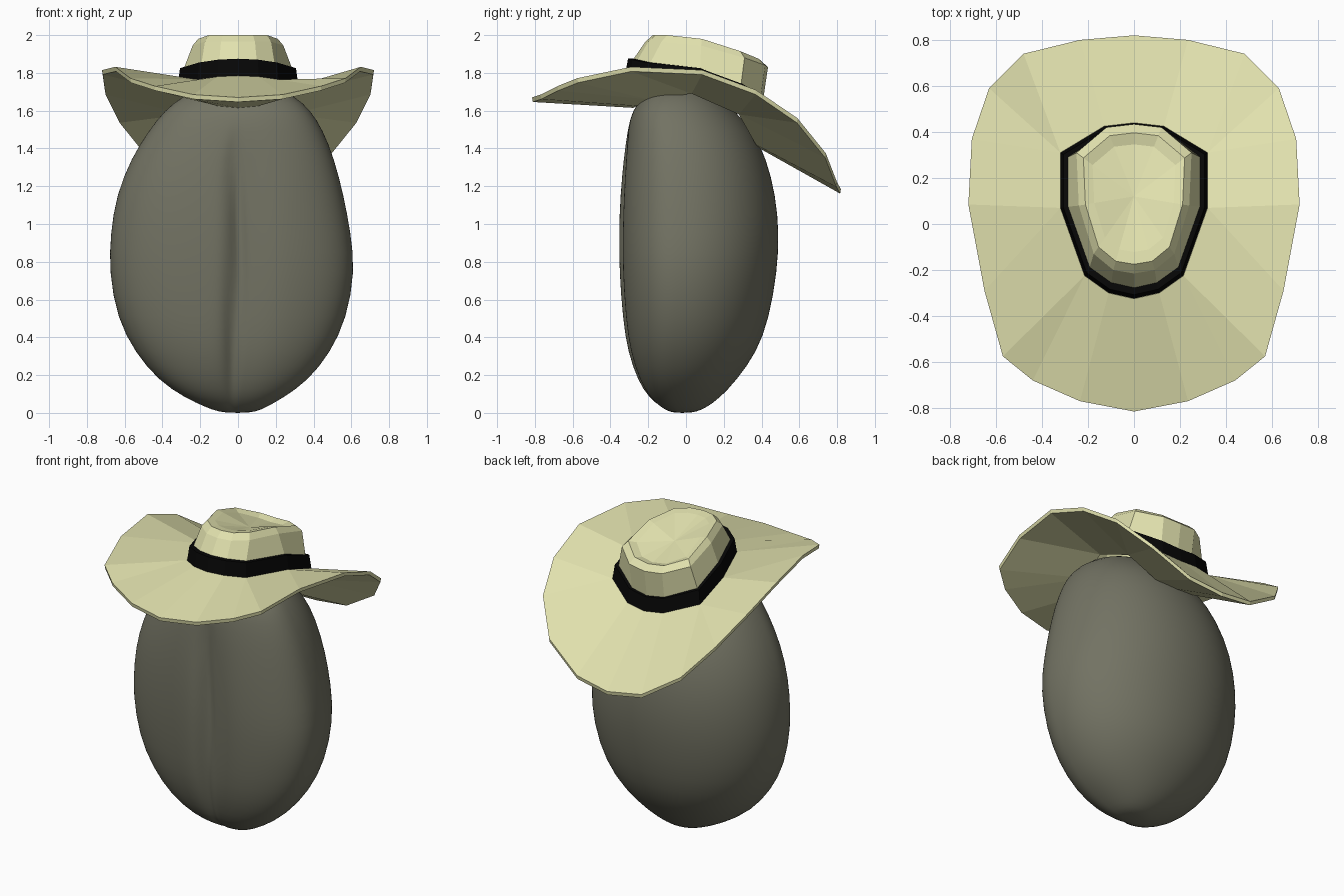
import bpy, bmesh
from math import sin, cos, pi, exp, copysign

if "Cube" in bpy.data.objects:
    bpy.data.objects.remove(bpy.data.objects["Cube"])


def material(name, rgb):
    m = bpy.data.materials.new(name)
    m.diffuse_color = (*rgb, 1)
    m.use_nodes = True
    m.node_tree.nodes["Principled BSDF"].inputs["Base Color"].default_value = m.diffuse_color
    return m


def finish(bm, name, mat):
    bmesh.ops.recalc_face_normals(bm, faces=bm.faces)
    mesh = bpy.data.meshes.new(name)
    bm.to_mesh(mesh)
    bm.free()
    ob = bpy.data.objects.new(name, mesh)
    bpy.context.collection.objects.link(ob)
    mesh.materials.append(mat)
    return ob


def mirror_loop(half):
    """Half outline from front centre to back centre -> full closed loop."""
    return half + [(-x, y, z) for x, y, z in half[-2:0:-1]]


def add_ring(bm, pts):
    return [bm.verts.new(p) for p in pts]


def bridge(bm, a, b):
    n = len(a)
    for i in range(n):
        j = (i + 1) % n
        quad = list(dict.fromkeys((a[i], a[j], b[j], b[i])))
        if len(quad) > 2:
            bm.faces.new(quad)


def fan(bm, ring, tip):
    v = bm.verts.new(tip)
    for i in range(len(ring)):
        bm.faces.new((ring[i], ring[(i + 1) % len(ring)], v))


def resize(pts, s, dz, cy=0.12):
    return [(x * s, cy + (y - cy) * s, z + dz) for x, y, z in pts]


straw = material("straw", (0.75, 0.75, 0.42))
black = material("black", (0.002, 0.002, 0.002))
dark = material("dark_olive", (0.17, 0.17, 0.125))

# Bean body: z, left, right, front, back
rows = [
    (0.004, -0.10, 0.09, -0.09, 0.055), (0.03, -0.17, 0.15, -0.14, 0.11),
    (0.08, -0.28, 0.24, -0.205, 0.18), (0.17, -0.42, 0.37, -0.26, 0.265),
    (0.32, -0.545, 0.49, -0.312, 0.375), (0.5, -0.64, 0.575, -0.338, 0.44),
    (0.75, -0.683, 0.62, -0.355, 0.483), (0.95, -0.675, 0.597, -0.357, 0.493),
    (1.15, -0.645, 0.56, -0.35, 0.475), (1.35, -0.565, 0.508, -0.333, 0.425),
    (1.5, -0.468, 0.448, -0.31, 0.35), (1.6, -0.39, 0.385, -0.285, 0.255),
    (1.68, -0.29, 0.3, -0.225, 0.17), (1.735, -0.16, 0.17, -0.13, 0.07)]
bm = bmesh.new()
rings = []
N = 144
for z, x0, x1, y0, y1 in rows:
    cx, rx = (x0 + x1) / 2, (x1 - x0) / 2
    cy = y0 + 0.38 * (y1 - y0)
    crease = -0.015 - 0.02 * cos(z * 3.5)
    fade = max(0, sin(pi * min(1, z / 1.5))) ** 0.6
    pts = []
    for i in range(N):
        a = 2 * pi * i / N
        c, s = cos(a), sin(a)
        e = 0.85 if s < 0 else 0.97
        x = cx + rx * copysign(abs(c) ** e, c)
        y = cy + (cy - y0 if s < 0 else y1 - cy) * copysign(abs(s) ** e, s)
        if s < 0:
            # front crease, steeper on its left side
            d = x - crease
            y += fade * (0.045 * exp(-(d / (0.15 if d > 0 else 0.06)) ** 2)
                         + 0.04 * exp(-(d / 0.022) ** 2))
        pts.append((x, y, z))
    rings.append(add_ring(bm, pts))
for a, b in zip(rings, rings[1:]):
    bridge(bm, a, b)
fan(bm, rings[0], (0, -0.02, 0))
fan(bm, rings[-1], (0, -0.03, 1.75))
body = finish(bm, "bean_body", dark)
sub = body.modifiers.new("smooth", 'SUBSURF')
sub.levels = sub.render_levels = 1
for p in body.data.polygons:
    p.use_smooth = True

# Hat outlines (right half, front to back)
edge = [(0, -.815, 1.67), (.235, -.77, 1.685), (.44, -.68, 1.73), (.57, -.575, 1.772),
        (.65, -.29, 1.832), (.72, .085, 1.815), (.705, .37, 1.71), (.63, .59, 1.56),
        (.48, .74, 1.375), (.235, .80, 1.22), (0, .82, 1.185)]
base = [(0, -.325, 1.785), (.11, -.30, 1.78), (.215, -.225, 1.765), (.32, .07, 1.735),
        (.32, .31, 1.65), (.13, .425, 1.585), (0, .44, 1.57)]
under = [(0, -.28, 1.615), (.11, -.26, 1.625), (.2, -.2, 1.66), (.29, .03, 1.69),
         (.28, .28, 1.58), (.14, .37, 1.42), (0, .39, 1.40)]
shoulder = [(0, -.215, 1.965), (.09, -.20, 1.965), (.175, -.13, 1.965), (.24, .08, 1.945),
            (.25, .31, 1.88), (.12, .42, 1.84), (0, .434, 1.83)]
link = [0, 1, 2, 2, 3, 3, 4, 4, 4, 5, 6]
link += [(12 - k) % 12 for k in link[-2:0:-1]]

# Brim: wavy wedge-shaped solid
bm = bmesh.new()
outer = mirror_loop(edge)
top = add_ring(bm, outer)
low = add_ring(bm, [(x * .995, y * .995, z - 0.024) for x, y, z in outer])
top_in = add_ring(bm, mirror_loop(base))
low_in = add_ring(bm, mirror_loop(under))
bridge(bm, top, low)
bridge(bm, top, [top_in[k] for k in link])
bridge(bm, low, [low_in[k] for k in link])
bridge(bm, top_in, low_in)
finish(bm, "hat_brim", straw)

# Crown with dished top
bm = bmesh.new()
full_base, full_sh = mirror_loop(base), mirror_loop(shoulder)
levels = [resize(full_base, 0.93, 0), resize(full_base, 0.90, 0.085),
          full_sh, resize(full_sh, 0.88, 0.035), resize(full_sh, 0.72, 0.025)]
rings = [add_ring(bm, p) for p in levels]
for a, b in zip(rings, rings[1:]):
    bridge(bm, a, b)
fan(bm, rings[-1], (0, 0.12, 1.91))
finish(bm, "hat_crown", straw)

# Hat band
bm = bmesh.new()
levels = [resize(full_base, 1.0, -0.01), resize(full_base, 0.96, 0.09),
          resize(full_base, 0.89, 0.09), resize(full_base, 0.91, -0.01)]
rings = [add_ring(bm, p) for p in levels]
for i in range(4):
    bridge(bm, rings[i], rings[(i + 1) % 4])
finish(bm, "hat_band", black)
